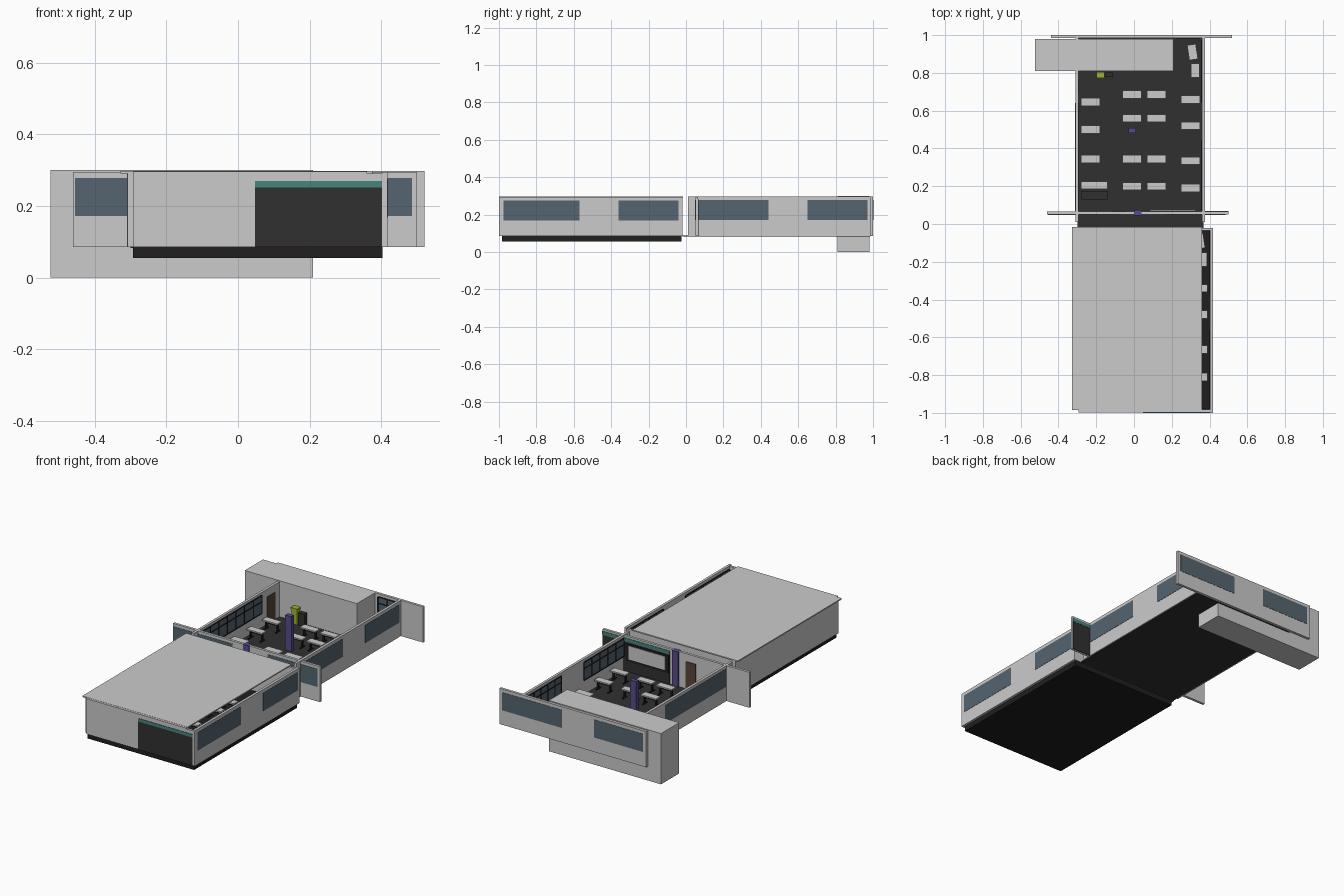
import bpy, math

if "Cube" in bpy.data.objects:
    bpy.data.objects.remove(bpy.data.objects["Cube"])

_mats = {}
COL = dict(dark=(.03, .03, .03, 1), base=(.015, .013, .013, 1), glass=(.09, .13, .16, 1),
           teal=(.06, .24, .2, 1), purple=(.1, .07, .25, 1), lime=(.35, .45, .03, 1),
           brown=(.1, .06, .04, 1))


def box(name, x0, x1, y0, y1, z0, z1, col=None, rot=0):
    """Axis-aligned box from its limits, optionally turned about z."""
    bpy.ops.mesh.primitive_cube_add(size=1, location=((x0 + x1) / 2, (y0 + y1) / 2, (z0 + z1) / 2))
    o = bpy.context.object
    o.name = name
    o.scale = (x1 - x0, y1 - y0, z1 - z0)
    o.rotation_euler.z = rot
    if col:
        if col not in _mats:
            _mats[col] = bpy.data.materials.new(col)
            _mats[col].diffuse_color = COL[col]
        o.data.materials.append(_mats[col])
    return o


def window(axis, a0, a1, pos, side, z0=.172, z1=.278, bars=0):
    """Glass sheet on a wall face, with optional frame bars. side is the outward sign."""
    def strip(name, u0, u1, w0, w1, t, col):
        p = sorted((pos, pos + side * t))
        if axis == 'x':
            box(name, p[0], p[1], u0, u1, w0, w1, col)
        else:
            box(name, u0, u1, p[0], p[1], w0, w1, col)
    strip("window_glass", a0, a1, z0, z1, .0015, 'glass')
    if bars:
        b = .003
        for i in range(bars + 1):
            u = a0 + (a1 - a0) * i / bars
            strip("window_mullion", u - b, u + b, z0, z1, .004, 'base')
        for w in (z0, z0 + (z1 - z0) * .65, z1):
            strip("window_rail", a0, a1, w - b, w + b, .004, 'base')


F = .088  # floor level


def desk(cx, cy, w=.1, d=.042):
    box("desk_top", cx - w/2, cx + w/2, cy - d/2, cy + d/2, F + .05, F + .058)
    for s in (-1, 1):
        x = cx + s * (w/2 - .012)
        box("desk_leg", x - .004, x + .004, cy - .006, cy + .006, F + .004, F + .05, 'base')
        box("desk_foot", x - .004, x + .004, cy - d/2, cy + d/2, F, F + .005, 'base')
    box("desk_crossbar", cx - w/2 + .012, cx + w/2 - .012, cy - .003, cy + .003,
        F + .035, F + .046, 'base')


def furniture(dx, dy):
    """Furniture of one classroom."""
    for x, ys in ((-.23, (.645, .5, .345)), (-.01, (.685, .56, .345, .2)),
                  (.12, (.685, .56, .345, .2)), (.3, (.66, .52, .335, .19))):
        for y in ys:
            desk(x + dx, y + dy)
    # teacher's corner
    desk(dx - .21, dy + .205, .14, .042)
    box("low_cabinet", dx - .28, dx - .14, dy + .13, dy + .175, F, F + .045, 'dark')
    # side cabinets
    box("corner_cabinet", dx + .287, dx + .333, dy + .87, dy + .95, F, F + .07, rot=.15)
    box("side_cabinet", dx + .303, dx + .348, dy + .775, dy + .85, F, F + .07)
    # bins by the back box
    box("lime_bin", dx - .195, dx - .158, dy + .777, dy + .803, F, F + .085, 'lime')
    box("lime_bin_lid", dx - .198, dx - .155, dy + .774, dy + .806, F + .085, F + .095, 'lime')
    box("dark_bin", dx - .15, dx - .11, dy + .777, dy + .803, F, F + .075, 'dark')
    # centre column
    box("column", dx - .03, dx + .01, dy + .483, dy + .508, F, .294, 'purple')


def board_wall(x0, x1, y):
    """Whiteboard in a dark frame, mounted on the inner (+y) face."""
    box("board_frame", x0, x1, y, y + .004, .15, .255, 'base')
    box("whiteboard", x0 + .02, x1 - .02, y, y + .007, .165, .245)


# ---------- back room ----------
box("back_floor", -.30, .368, -.02, .985, .083, F, 'dark')
box("back_room_left_wall", -.31, -.295, .01, .985, .086, .295)
box("back_room_right_wall", .36, .375, .01, .985, .086, .297)
box("back_wall", -.44, .52, .985, 1.0, .086, .297)
box("middle_wall", -.46, .50, .05, .065, .086, .295)
box("back_block", -.523, .21, .81, .98, 0, .30)
for a, b in ((.05, .44), (.65, .97)):
    window('x', a, b, .375, 1)
    window('x', max(a, .07), b, .36, -1, bars=5)
window('x', .08, .64, -.295, 1, bars=7)
window('x', .07, .64, -.31, -1)
box("side_door", -.3, -.292, .69, .765, F, .25, 'brown')
for a, b in ((.11, .50), (-.42, -.10)):
    window('y', a, b, 1.0, 1)
window('y', .225, .345, .985, -1, bars=2)
for a, b in ((-.455, -.07), (.16, .485)):
    window('y', a, b, .05, -1)

# middle wall inner face: dark panel, teal strip, board, door, column
box("middle_dark_panel", .06, .50, .064, .067, .086, .262, 'dark')
box("middle_teal_strip", .06, .50, .064, .068, .262, .283, 'teal')
board_wall(.065, .345, .066)
box("middle_door", -.11, -.045, .064, .069, F, .25, 'brown')
box("middle_column", 0, .04, .045, .075, F, .296, 'purple')
furniture(0, 0)

# ---------- front room ----------
box("front_base", -.293, .403, -.985, -.025, .055, .086, 'base')
box("front_room_left_wall", -.308, -.293, -.985, -.02, .086, .29)
box("front_room_right_wall", .402, .417, -1.0, -.02, .086, .295)
box("front_wall", -.293, .402, -.997, -.982, .086, .29)
box("front_room_rear_wall", -.293, .402, -.035, -.022, .086, .289)
box("roof", -.328, .36, -.985, -.015, .29, .297)
box("roof_front_lip", -.293, .36, -.999, -.985, .29, .296)
box("front_dark_panel", .048, .402, -1.0, -.98, .086, .252, 'dark')
box("front_teal_strip", .048, .402, -1.0, -.98, .252, .27, 'teal')
board_wall(.09, .38, -.981)
box("front_column", .02, .06, -.985, -.97, F, .285, 'purple')
for a, b in ((-.975, -.57), (-.36, -.04)):
    window('x', a, b, .417, 1, .168, .275)
    window('x', a, b, .402, -1, .168, .275, bars=5)
window('x', -.92, -.36, -.293, 1, bars=7)
furniture(.038, -1.0)

for m in bpy.data.materials:
    if m.users and not m.is_grease_pencil:
        m.use_nodes = True
        m.node_tree.nodes["Principled BSDF"].inputs["Base Color"].default_value = m.diffuse_color
